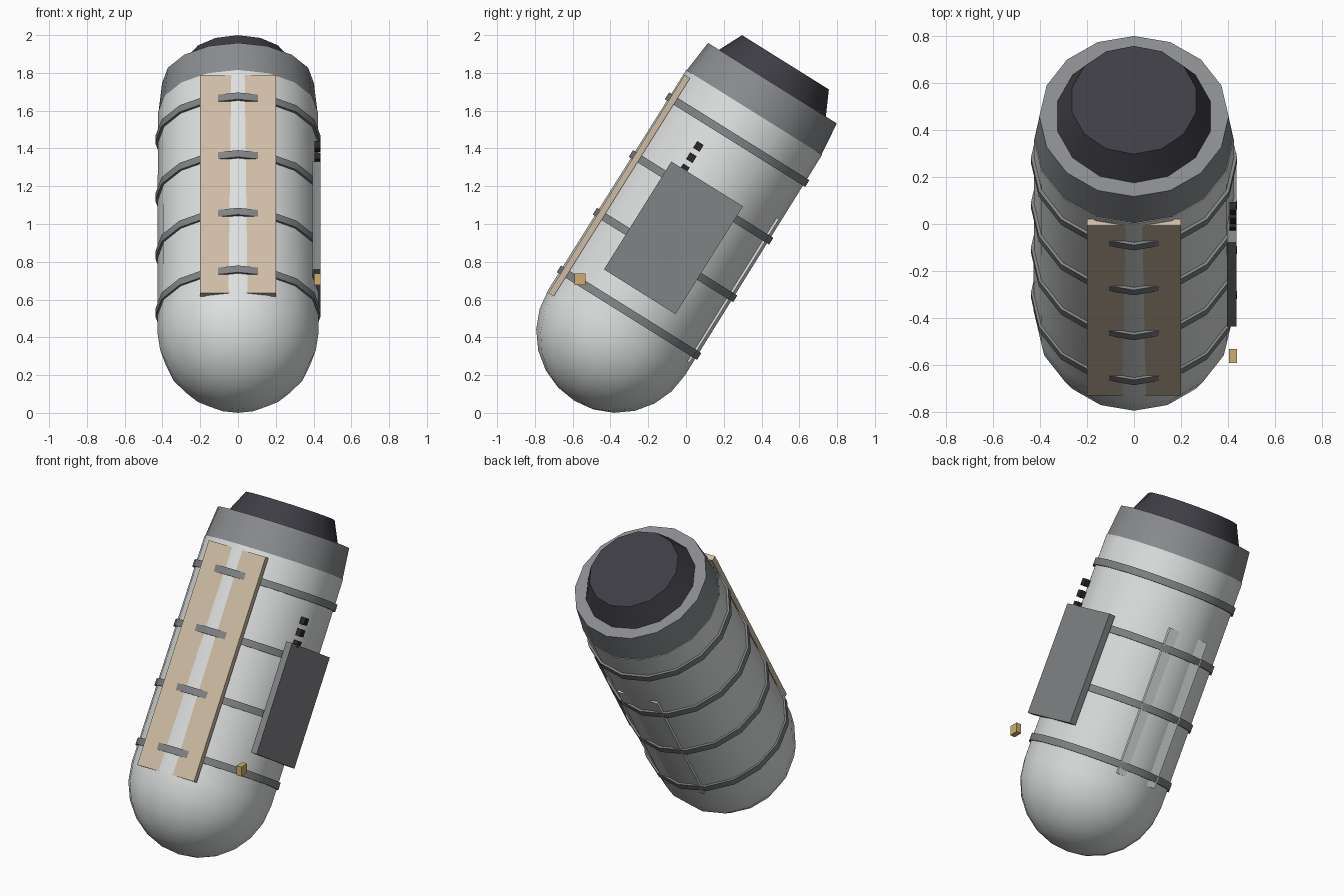
import bpy, bmesh, math
from mathutils import Matrix, Vector

if "Cube" in bpy.data.objects:
    bpy.data.objects.remove(bpy.data.objects["Cube"])

# Local frame: z runs along the tank axis, y towards its underside; tilted 32 degrees
TILT = Matrix.Rotation(math.radians(-32), 4, 'X') @ Matrix.Translation((0, -0.537, 0))


def srgb(r, g, b):
    f = lambda c: (c / 255 / 12.92) if c < 10 else ((c / 255 + 0.055) / 1.055) ** 2.4
    return (f(r), f(g), f(b), 1)


def material(name, *rgb):
    m = bpy.data.materials.new(name)
    m.diffuse_color = srgb(*rgb)
    m.use_nodes = True
    m.node_tree.nodes["Principled BSDF"].inputs["Base Color"].default_value = m.diffuse_color
    return m


WHITE = material("white_shell", 222, 224, 224)
GREY = material("mid_grey", 137, 139, 142)
PANEL = material("panel_grey", 128, 130, 133)
DARK = material("dark_cap", 62, 61, 68)
BLACK = material("black", 40, 40, 44)
TAN = material("tan_board", 206, 188, 165)
GOLD = material("gold", 208, 174, 108)
PALE = material("pale_strip", 226, 228, 228)


def finish(name, bm, mat, tilt=True, smooth=False):
    bmesh.ops.recalc_face_normals(bm, faces=bm.faces)
    if tilt:
        bm.transform(TILT)
    me = bpy.data.meshes.new(name)
    bm.to_mesh(me)
    bm.free()
    me.materials.append(mat)
    ob = bpy.data.objects.new(name, me)
    bpy.context.collection.objects.link(ob)
    if smooth:
        bpy.ops.object.select_all(action='DESELECT')
        ob.select_set(True)
        bpy.context.view_layer.objects.active = ob
        bpy.ops.object.shade_smooth_by_angle(angle=math.radians(30))
    return ob


def lathe(name, profile, mat, sides=16, closed=False):
    """Revolve (radius, height) points; a vertex always sits on the front ridge."""
    bm = bmesh.new()
    rings = []
    for r, h in profile:
        if r < 1e-4:
            rings.append([bm.verts.new((0, 0, h))] * sides)
        else:
            rings.append([bm.verts.new((r * math.sin(a), -r * math.cos(a), h))
                          for a in (2 * math.pi * i / sides for i in range(sides))])
    pairs = list(zip(rings, rings[1:])) + ([(rings[-1], rings[0])] if closed else [])
    for lo, hi in pairs:
        for i in range(sides):
            j = (i + 1) % sides
            bm.faces.new(list(dict.fromkeys((lo[i], lo[j], hi[j], hi[i]))))
    return finish(name, bm, mat, smooth=True)


def box(name, lo, hi, mat, tilt=True):
    bm = bmesh.new()
    lo, hi = Vector(lo), Vector(hi)
    bmesh.ops.create_cube(bm, size=1, matrix=Matrix.Translation((lo + hi) / 2)
                          @ Matrix.Diagonal((*(hi - lo), 1)))
    return finish(name, bm, mat, tilt)


# Tank body with domed lower end
R, S0 = 0.427, 0.168
dome = [(R * math.sin(a), S0 - R * math.cos(a))
        for a in (math.pi / 2 * i / 6 for i in range(7))]
lathe("tank_body", dome + [(0.424, 1.54), (0, 1.54)], WHITE)

# Tapered collar and dark end cap
lathe("collar", [(0, 1.53), (0.422, 1.53), (0.402, 1.723), (0, 1.723)], GREY)
lathe("end_cap", [(0, 1.72), (0.335, 1.72), (0.271, 1.853), (0, 1.853)], DARK, sides=14)

# Four straps around the tank
for i in range(4):
    s = 0.29 + 0.36 * i
    lathe(f"strap_{i + 1}", [(0.41, s - 0.021), (0.438, s - 0.021),
                             (0.438, s + 0.021), (0.41, s + 0.021)], PANEL, closed=True)

# Pair of boards held under the straps on the front
for side, label in ((-1, "left"), (1, "right")):
    x0, x1 = sorted((side * 0.03, side * 0.2))
    box(f"front_board_{label}", (x0, -0.417, 0.152), (x1, -0.384, 1.513), TAN)

# Thin strip along the underside, the tank ridge shows through its middle
box("rear_strip", (-0.14, 0.397, 0.235), (0.14, 0.411, 1.13), PALE)

# Side panel with a row of small blocks above it
box("side_panel", (0.395, -0.234, 0.414), (0.436, 0.213, 1.087), PANEL)
for i in range(3):
    s = 1.231 - 0.07 * i
    box(f"side_block_{i + 1}", (0.405, -0.175, s - 0.021), (0.436, -0.135, s + 0.021), BLACK)

# Small upright gold block
box("gold_block", (0.403, -0.59, 0.677), (0.437, -0.532, 0.737), GOLD, tilt=False)
